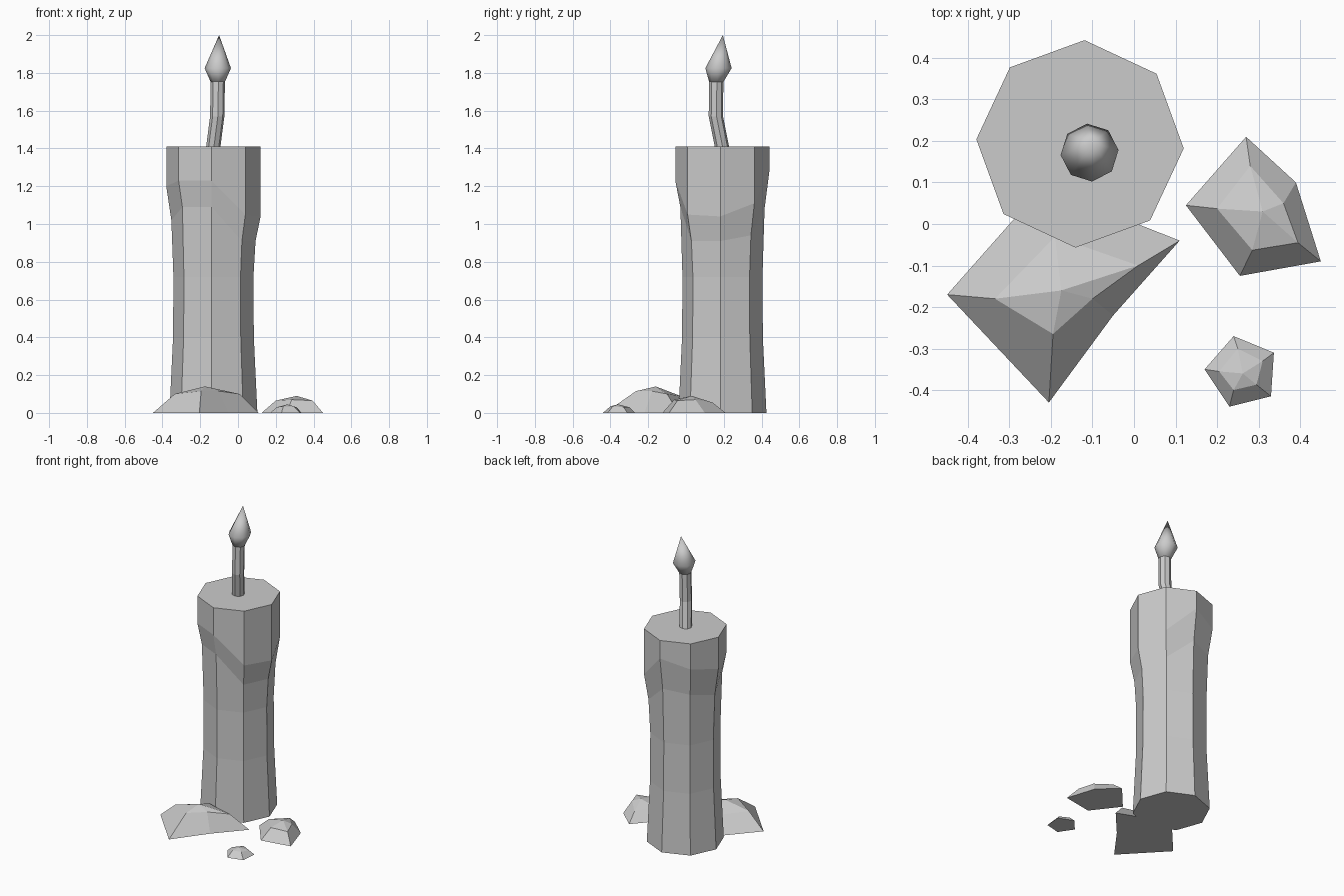
import bpy, bmesh
from math import cos, sin, radians

if "Cube" in bpy.data.objects:
    bpy.data.objects.remove(bpy.data.objects["Cube"])


def make(name, rings, tip=None, smooth=False):
    """Loft equal-sized rings of points, capping the bottom and closing the top with a cap or a tip."""
    bm = bmesh.new()
    loops = [[bm.verts.new(p) for p in r] for r in rings]
    n = len(loops[0])
    for a, b in zip(loops, loops[1:]):
        for i in range(n):
            j = (i + 1) % n
            bm.faces.new((a[i], a[j], b[j], b[i]))
    bm.faces.new(loops[0][::-1])
    if tip:
        t = bm.verts.new(tip)
        for i in range(n):
            bm.faces.new((loops[-1][i], loops[-1][(i + 1) % n], t))
    else:
        bm.faces.new(loops[-1])
    bmesh.ops.recalc_face_normals(bm, faces=bm.faces)
    for f in bm.faces:
        f.smooth = smooth
    me = bpy.data.meshes.new(name)
    bm.to_mesh(me)
    bm.free()
    ob = bpy.data.objects.new(name, me)
    bpy.context.collection.objects.link(ob)
    return ob


def ring(cx, cy, r, zs, phase=-2.5):
    """Octagon with one height for all corners or one height per corner."""
    if not isinstance(zs, (list, tuple)):
        zs = [zs] * 8
    return [(cx + r * cos(radians(45 * k + phase)),
             cy + r * sin(radians(45 * k + phase)), z) for k, z in enumerate(zs)]


# Candle body with an uneven melted collar
CX, CY = -0.13, 0.193
drip_low = [0.91, 0.94, 1.08, 1.06, 1.02, 1.09, 1.09, 0.91]
drip_high = [1.04, 1.11, 1.29, 1.24, 1.20, 1.23, 1.23, 1.05]
make("candle_body", [
    ring(CX, CY, 0.233, 0),
    ring(CX, CY, 0.214, 0.40),
    ring(CX, CY, 0.212, 0.72),
    ring(CX, CY, 0.223, drip_low),
    ring(CX, CY, 0.25, drip_high),
    ring(CX, CY, 0.25, 1.41)])

# Bent wick
make("wick", [ring(x, y, 0.038, z, 5) for x, y, z in
              [(-0.132, 0.192, 1.40), (-0.11, 0.158, 1.57), (-0.107, 0.16, 1.755)]])

# Smooth flame leaning back
make("flame", [ring(-0.107, 0.16, 0.037, 1.75, 5),
               ring(-0.107, 0.172, 0.07, 1.825, 5)],
     tip=(-0.10, 0.195, 2.0), smooth=True)


# Wax lumps on the ground: base outline, shoulder ring, apex
def lump(name, base, shoulder, apex):
    make(name, [[(x, y, 0) for x, y in base], shoulder], tip=apex)


lump("large_wax_lump",
     [(-0.45, -0.17), (-0.205, -0.43), (-0.05, -0.22), (0.11, -0.04), (-0.22, 0.09)],
     [(-0.335, -0.18, 0.10), (-0.195, -0.265, 0.115), (-0.10, -0.18, 0.115),
      (0.01, -0.10, 0.10), (-0.19, -0.03, 0.09)],
     (-0.175, -0.16, 0.14))
lump("medium_wax_lump",
     [(0.125, 0.045), (0.255, -0.125), (0.45, -0.09), (0.39, 0.10), (0.27, 0.21)],
     [(0.20, 0.037, 0.065), (0.285, -0.063, 0.07), (0.395, -0.045, 0.065),
      (0.36, 0.05, 0.07), (0.28, 0.14, 0.055)],
     (0.31, 0.03, 0.09))
lump("small_wax_lump",
     [(0.17, -0.35), (0.23, -0.44), (0.33, -0.415), (0.337, -0.31), (0.24, -0.27)],
     [(0.205, -0.355, 0.03), (0.24, -0.40, 0.035), (0.295, -0.387, 0.035),
      (0.31, -0.33, 0.03), (0.25, -0.30, 0.03)],
     (0.262, -0.36, 0.045))
